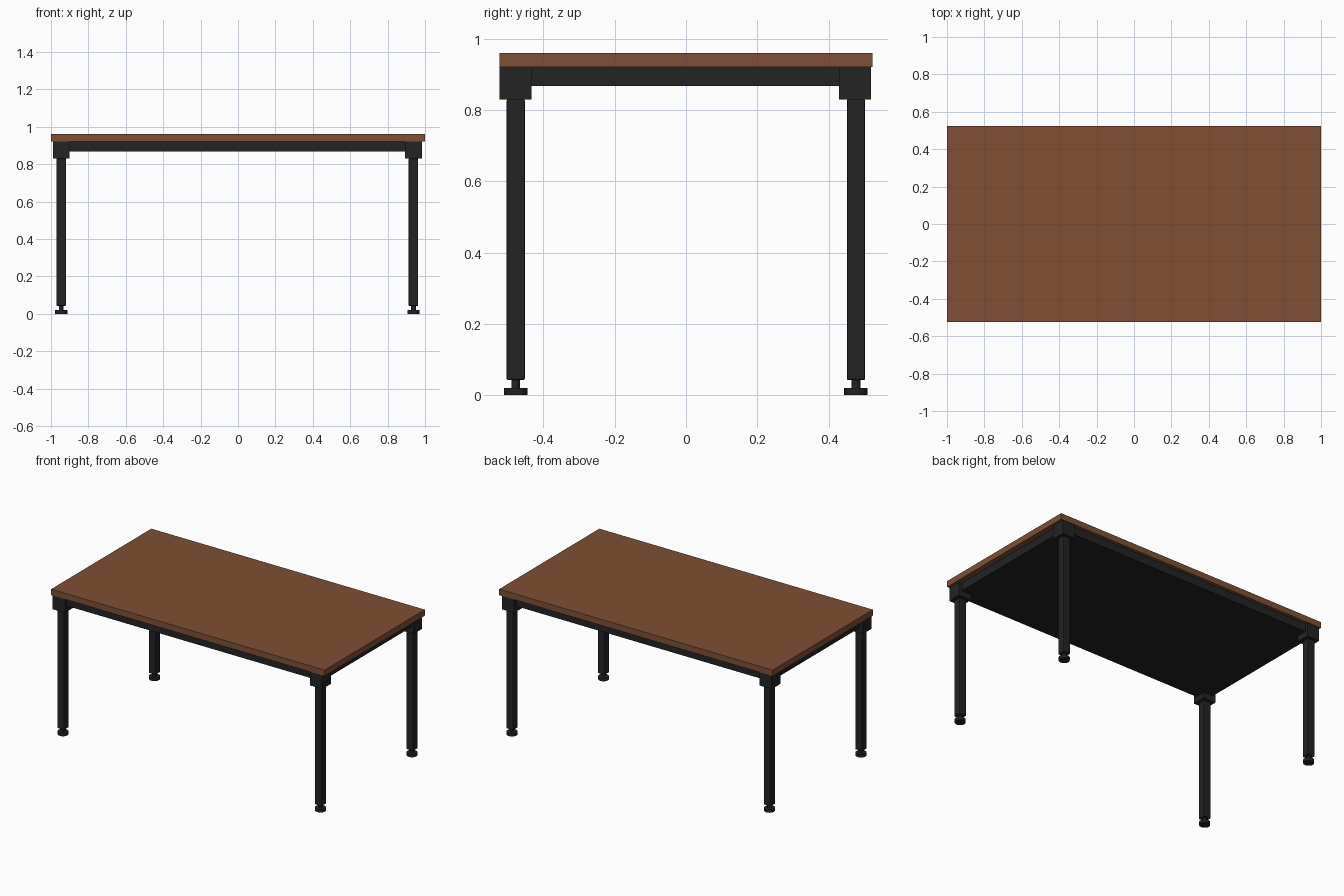
import bpy
import math

if "Cube" in bpy.data.objects:
    bpy.data.objects.remove(bpy.data.objects["Cube"])


def material(name, rgb):
    m = bpy.data.materials.new(name)
    m.diffuse_color = (*rgb, 1)
    m.use_nodes = True
    m.node_tree.nodes["Principled BSDF"].inputs["Base Color"].default_value = m.diffuse_color
    return m


wood = material("brown_wood", (0.21, 0.08, 0.035))
black = material("black_metal", (0.017, 0.017, 0.017))


def box(name, lo, hi, mat, bevel=0):
    centre = [(a + b) / 2 for a, b in zip(lo, hi)]
    bpy.ops.mesh.primitive_cube_add(size=1, location=centre)
    ob = bpy.context.object
    ob.name = name
    ob.scale = [b - a for a, b in zip(lo, hi)]
    bpy.ops.object.transform_apply(location=False, rotation=False, scale=True)
    ob.data.materials.append(mat)
    if bevel:
        mod = ob.modifiers.new("edge_bevel", "BEVEL")
        mod.width = bevel
        mod.segments = 2
    return ob


def disc(name, x, y, z0, z1, r):
    bpy.ops.mesh.primitive_cylinder_add(vertices=24, radius=r, depth=z1 - z0,
                                        location=(x, y, (z0 + z1) / 2))
    ob = bpy.context.object
    ob.name = name
    ob.data.materials.append(black)
    bpy.ops.object.shade_smooth_by_angle(angle=math.radians(35))


# Tabletop
box("tabletop", (-1, -0.523, 0.92), (1, 0.523, 0.96), wood)

# Closed apron frame, in line with the legs
box("apron", (-0.970, -0.502, 0.868), (0.963, 0.501, 0.92), black)

# Corner brackets, legs and levelling feet
for side, x in (("left", -0.945), ("right", 0.938)):
    for end, y, by in (("front", -0.478, -0.478), ("back", 0.477, 0.474)):
        tag = f"{end}_{side}"
        box(f"{tag}_bracket", (x - 0.045, by - 0.045, 0.83),
            (x + 0.045, by + 0.045, 0.92), black)
        box(f"{tag}_leg", (x - 0.0255, y - 0.0255, 0.042),
            (x + 0.0255, y + 0.0255, 0.83), black, bevel=0.004)
        disc(f"{tag}_foot_stem", x, y, 0.02, 0.042, 0.0125)
        disc(f"{tag}_foot_pad", x, y, 0, 0.02, 0.033)
